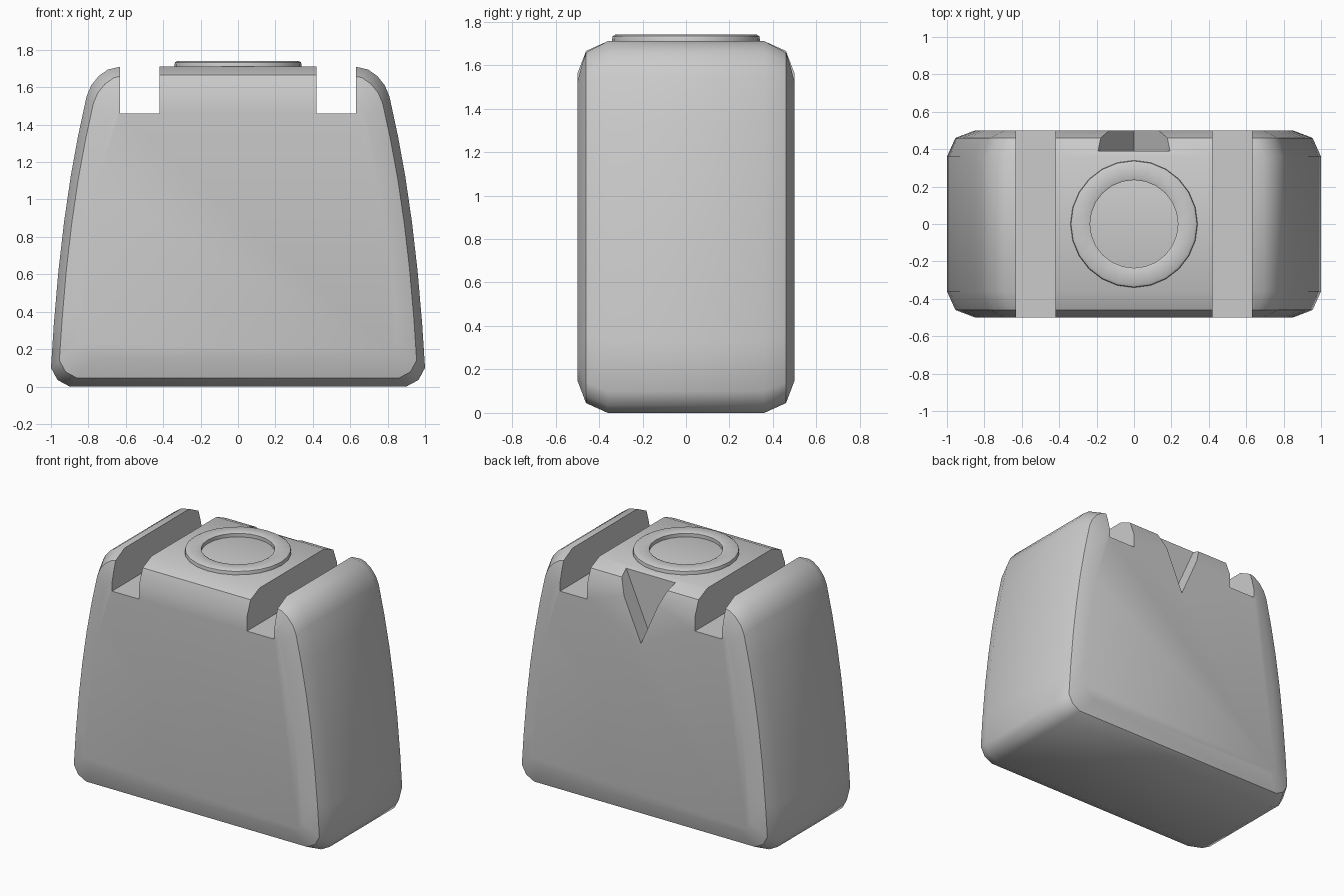
import bpy, bmesh, math

if "Cube" in bpy.data.objects:
    bpy.data.objects.remove(bpy.data.objects["Cube"])

def finish(name, bm, helper=False):
    bmesh.ops.recalc_face_normals(bm, faces=bm.faces)
    me = bpy.data.meshes.new(name)
    bm.to_mesh(me)
    bm.free()
    ob = bpy.data.objects.new(name, me)
    bpy.context.collection.objects.link(ob)
    ob.hide_render = helper
    return ob

def activate(ob):
    bpy.ops.object.select_all(action='DESELECT')
    ob.select_set(True)
    bpy.context.view_layer.objects.active = ob

def bridge(bm, rings):
    for a, b in zip(rings, rings[1:]):
        for i in range(len(a)):
            j = (i + 1) % len(a)
            bm.faces.new((a[i], a[j], b[j], b[i]))

def prism(name, pts, y0, y1):
    # outline in x,z extruded along y
    bm = bmesh.new()
    rings = [[bm.verts.new((x, y, z)) for x, z in pts] for y in (y0, y1)]
    bridge(bm, rings)
    bm.faces.new(rings[0])
    bm.faces.new(rings[1])
    return finish(name, bm, True)

# body: tapered half outline, mirrored, then lofted with rounded front and back rims
half = [(0.90, 0), (0.965, 0.035), (1.0, 0.10), (0.985, 0.33), (0.96, 0.62), (0.93, 0.88),
        (0.895, 1.12), (0.855, 1.34), (0.81, 1.55), (0.785, 1.61), (0.745, 1.66),
        (0.695, 1.695), (0.63, 1.71)]
outline = half + [(-x, z) for x, z in reversed(half)]
ZC = 0.855
rims = [(-0.5, 0.15), (-0.46, 0.045), (-0.36, 0), (0.36, 0), (0.46, 0.045), (0.5, 0.15)]
bm = bmesh.new()
rings = [[bm.verts.new((x * (1 - d), y, ZC + (z - ZC) * (1 - d / ZC))) for x, z in outline]
         for y, d in rims]
bridge(bm, rings)
bm.faces.new(rings[0])
bm.faces.new(rings[-1])
body = finish("body", bm)

# cutters: two slots across the top and a V notch in the back
cutters = [prism("slot_cutter", [(s * 0.42, 1.46), (s * 0.63, 1.46), (s * 0.63, 2), (s * 0.42, 2)], -1, 1)
           for s in (-1, 1)]
cutters.append(prism("notch_cutter", [(0, 1.26), (0.22, 1.76), (-0.22, 1.76)], 0.39, 1))
for c in cutters:
    activate(body)
    m = body.modifiers.new("cut", 'BOOLEAN')
    m.operation = 'DIFFERENCE'
    m.solver = 'EXACT'
    m.object = c
    bpy.ops.object.modifier_apply(modifier=m.name)
for c in cutters:
    bpy.data.objects.remove(c)

# raised ring on the top
section = [(0.235, 1.70), (0.235, 1.735), (0.245, 1.74), (0.325, 1.74), (0.337, 1.733),
           (0.34, 1.72), (0.34, 1.70)]
N = 24
bm = bmesh.new()
rings = [[bm.verts.new((r * math.cos(a), r * math.sin(a), z))
          for a in [2 * math.pi * i / N for i in range(N)]] for r, z in section]
bridge(bm, rings + rings[:1])
ring = finish("top_ring", bm)

for ob in (body, ring):
    activate(ob)
    bpy.ops.object.shade_smooth_by_angle(angle=math.radians(32))
